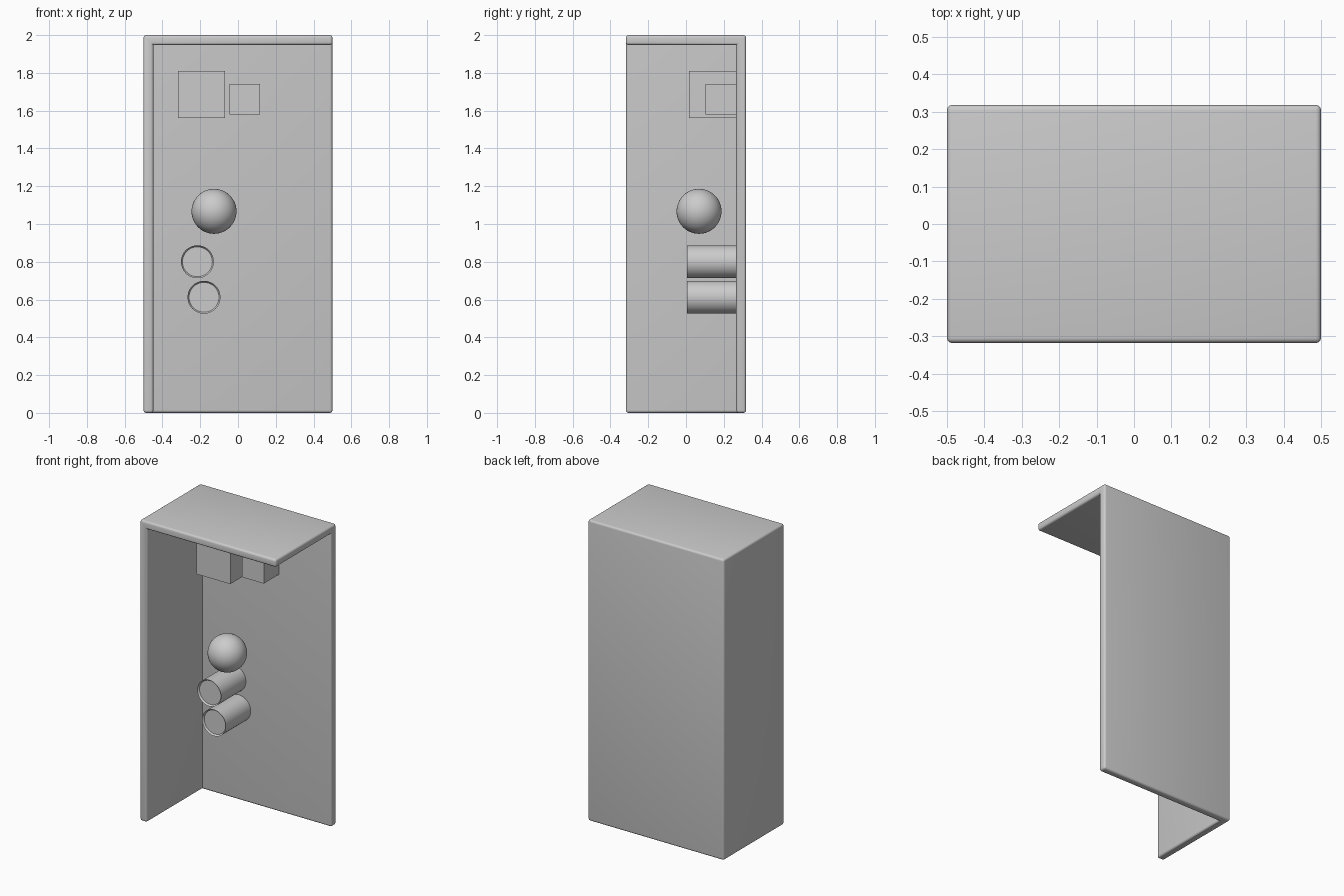
import bpy, bmesh
from math import radians
from mathutils import Matrix

if "Cube" in bpy.data.objects:
    bpy.data.objects.remove(bpy.data.objects["Cube"])

HX, HY, H, T = 0.5, 0.318, 2.0, 0.052
BACK = HY - T          # inner surface of the back wall


def add_object(name, bm, smooth=True):
    mesh = bpy.data.meshes.new(name)
    bm.to_mesh(mesh)
    bm.free()
    ob = bpy.data.objects.new(name, mesh)
    bpy.context.collection.objects.link(ob)
    bpy.ops.object.select_all(action='DESELECT')
    bpy.context.view_layer.objects.active = ob
    ob.select_set(True)
    if smooth:
        bpy.ops.object.shade_smooth_by_angle(angle=radians(35))
    return ob


def block(name, x, z, size):
    # cube with its rear face on the back wall
    bm = bmesh.new()
    bmesh.ops.create_cube(bm, size=size,
                          matrix=Matrix.Translation((x, BACK - size / 2, z)))
    add_object(name, bm, False)


def peg(name, x, z, r=0.087, length=0.262):
    # cylinder pointing forward, with a thin rim around a shallow recess
    bm = bmesh.new()
    m = Matrix.Translation((x, BACK - length / 2, z)) @ Matrix.Rotation(radians(90), 4, 'X')
    bmesh.ops.create_cone(bm, cap_ends=True, segments=48, radius1=r, radius2=r,
                          depth=length, matrix=m)
    bm.normal_update()
    front = min(bm.faces, key=lambda f: f.calc_center_median().y)
    bmesh.ops.inset_region(bm, faces=[front], thickness=0.008)
    bmesh.ops.translate(bm, verts=front.verts[:], vec=(0, 0.012, 0))
    add_object(name, bm)


# Shell: outer box reduced to back, left and top, then thickened inwards
bm = bmesh.new()
bmesh.ops.create_cube(bm, size=1, matrix=Matrix.Translation((0, 0, H / 2))
                      @ Matrix.Diagonal((2 * HX, 2 * HY, H, 1)))
bm.normal_update()
gone = [f for f in bm.faces
        if f.normal.x > 0.5 or f.normal.y < -0.5 or f.normal.z < -0.5]
bmesh.ops.delete(bm, geom=gone, context='FACES')
shell = add_object("corner_shell", bm, False)
mod = shell.modifiers.new("thickness", 'SOLIDIFY')
mod.thickness, mod.offset, mod.use_even_offset = T, -1, True
bpy.ops.object.modifier_apply(modifier=mod.name)

# Round only the outward edges, leaving the inner corners sharp
bm = bmesh.new()
bm.from_mesh(shell.data)
bm.normal_update()
convex = [e for e in bm.edges if e.is_convex and e.calc_face_angle(0) > 0.5]
bmesh.ops.bevel(bm, geom=convex, offset=0.014, offset_type='OFFSET', segments=4,
                profile=0.5, affect='EDGES', clamp_overlap=True)
bm.to_mesh(shell.data)
bm.free()
bpy.ops.object.shade_smooth_by_angle(angle=radians(35))

# Blocks on the wall
block("large_block", -0.193, 1.685, 0.25)
block("small_block", 0.036, 1.66, 0.162)

# Ball
bm = bmesh.new()
bmesh.ops.create_uvsphere(bm, u_segments=48, v_segments=24, radius=0.119,
                          matrix=Matrix.Translation((-0.127, 0.069, 1.067)))
add_object("ball", bm)

# Pegs on the wall
peg("upper_peg", -0.215, 0.80)
peg("lower_peg", -0.18, 0.612)
